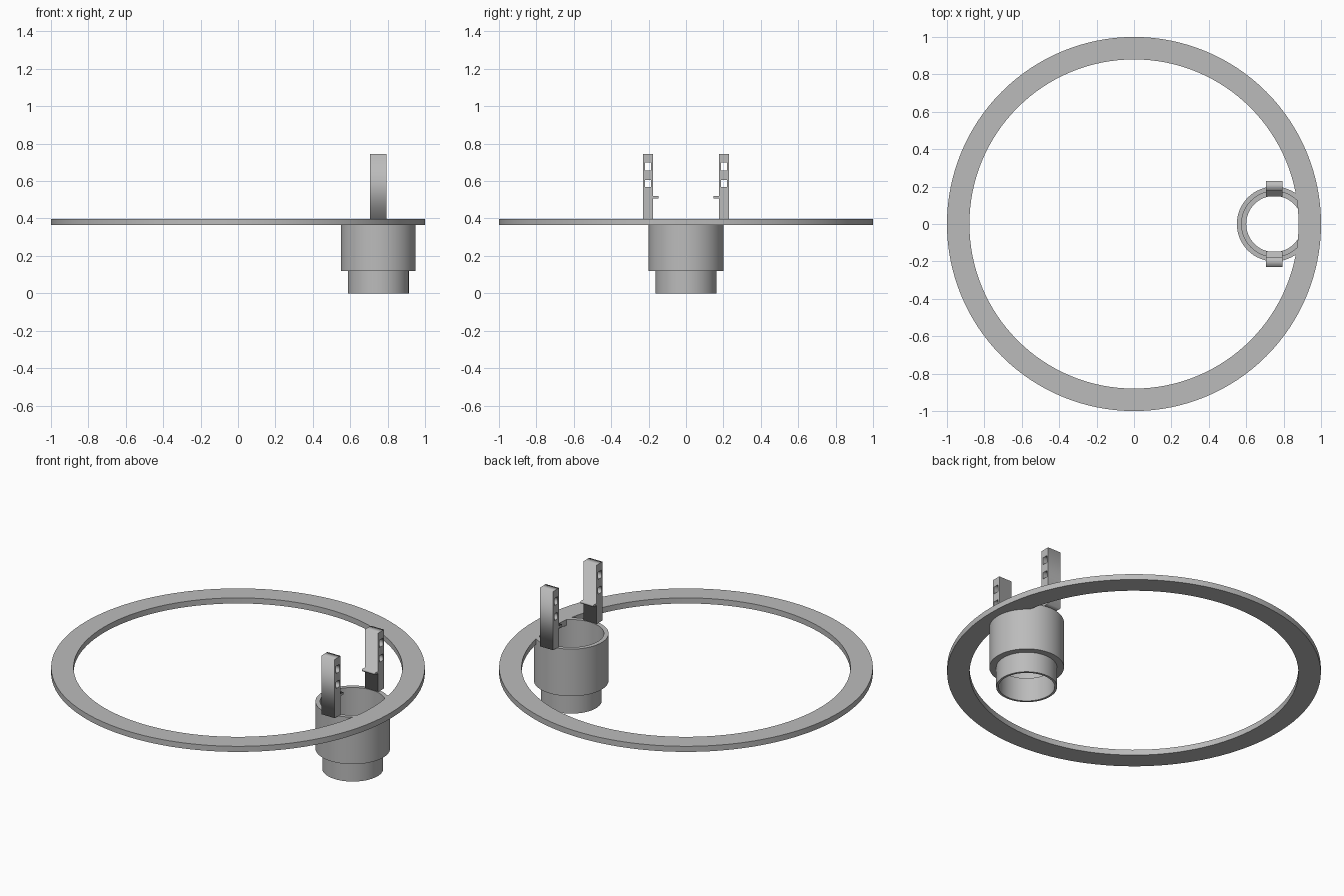
import bpy
import bmesh
from math import radians
from mathutils import Matrix

cube = bpy.data.objects.get("Cube")
if cube:
    bpy.data.objects.remove(cube, do_unlink=True)

GREY = (0.5, 0.5, 0.5, 1)
grey = bpy.data.materials.new("plain grey")
grey.use_nodes = True
grey.diffuse_color = GREY
grey.node_tree.nodes["Principled BSDF"].inputs["Base Color"].default_value = GREY

CUP_X = 0.75
TOP = 0.398


def activate(obj):
    bpy.ops.object.select_all(action="DESELECT")
    obj.select_set(True)
    bpy.context.view_layer.objects.active = obj


def lathe(name, profile, x, steps):
    """Spin a closed (radius, height) profile around a vertical axis at x."""
    bm = bmesh.new()
    verts = [bm.verts.new((r, 0, z)) for r, z in profile]
    edges = [bm.edges.new((a, b)) for a, b in zip(verts, verts[1:] + verts[:1])]
    bmesh.ops.spin(bm, geom=verts + edges, cent=(0, 0, 0), axis=(0, 0, 1),
                   angle=radians(360), steps=steps, use_duplicate=False)
    bmesh.ops.remove_doubles(bm, verts=bm.verts, dist=0.0001)
    bmesh.ops.recalc_face_normals(bm, faces=bm.faces)
    mesh = bpy.data.meshes.new(name)
    bm.to_mesh(mesh)
    bm.free()
    mesh.materials.append(grey)
    obj = bpy.data.objects.new(name, mesh)
    obj.location.x = x
    bpy.context.collection.objects.link(obj)
    activate(obj)
    bpy.ops.object.shade_smooth_by_angle(angle=radians(30))


def post(name, side):
    """Extrude an outline with an inner tab and two square windows."""
    outline = [(0.23, TOP), (0.23, 0.745), (0.176, 0.745), (0.176, 0.52),
               (0.148, 0.52), (0.148, 0.508), (0.176, 0.508), (0.176, TOP)]
    loops = [outline]
    for low, high in ((0.568, 0.607), (0.656, 0.699)):
        loops.append([(0.187, low), (0.219, low), (0.219, high), (0.187, high)])
    curve = bpy.data.curves.new(name, "CURVE")
    curve.dimensions = "2D"
    curve.fill_mode = "BOTH"
    curve.extrude = 0.043
    for loop in loops:
        spline = curve.splines.new("POLY")
        spline.points.add(len(loop) - 1)
        spline.use_cyclic_u = True
        for point, (y, z) in zip(spline.points, loop):
            point.co = (side * y, z, 0, 1)
    curve.materials.append(grey)
    obj = bpy.data.objects.new(name, curve)
    obj.matrix_world = (Matrix.Translation((CUP_X, 0, 0))
                        @ Matrix.Rotation(radians(90), 4, "Z")
                        @ Matrix.Rotation(radians(90), 4, "X"))
    bpy.context.collection.objects.link(obj)
    activate(obj)
    bpy.ops.object.convert(target="MESH")


# Large flat ring
lathe("ring", [(0.88, 0.365), (1, 0.365), (1, TOP), (0.88, TOP)], 0, 128)

# Open stepped cup, with a ledge inside
lathe("cup", [(0.15, 0), (0.163, 0), (0.163, 0.12), (0.2, 0.12), (0.2, TOP),
              (0.175, TOP), (0.175, 0.14), (0.15, 0.14)], CUP_X, 64)

# Upright posts on the cup rim
post("front_post", -1)
post("back_post", 1)
